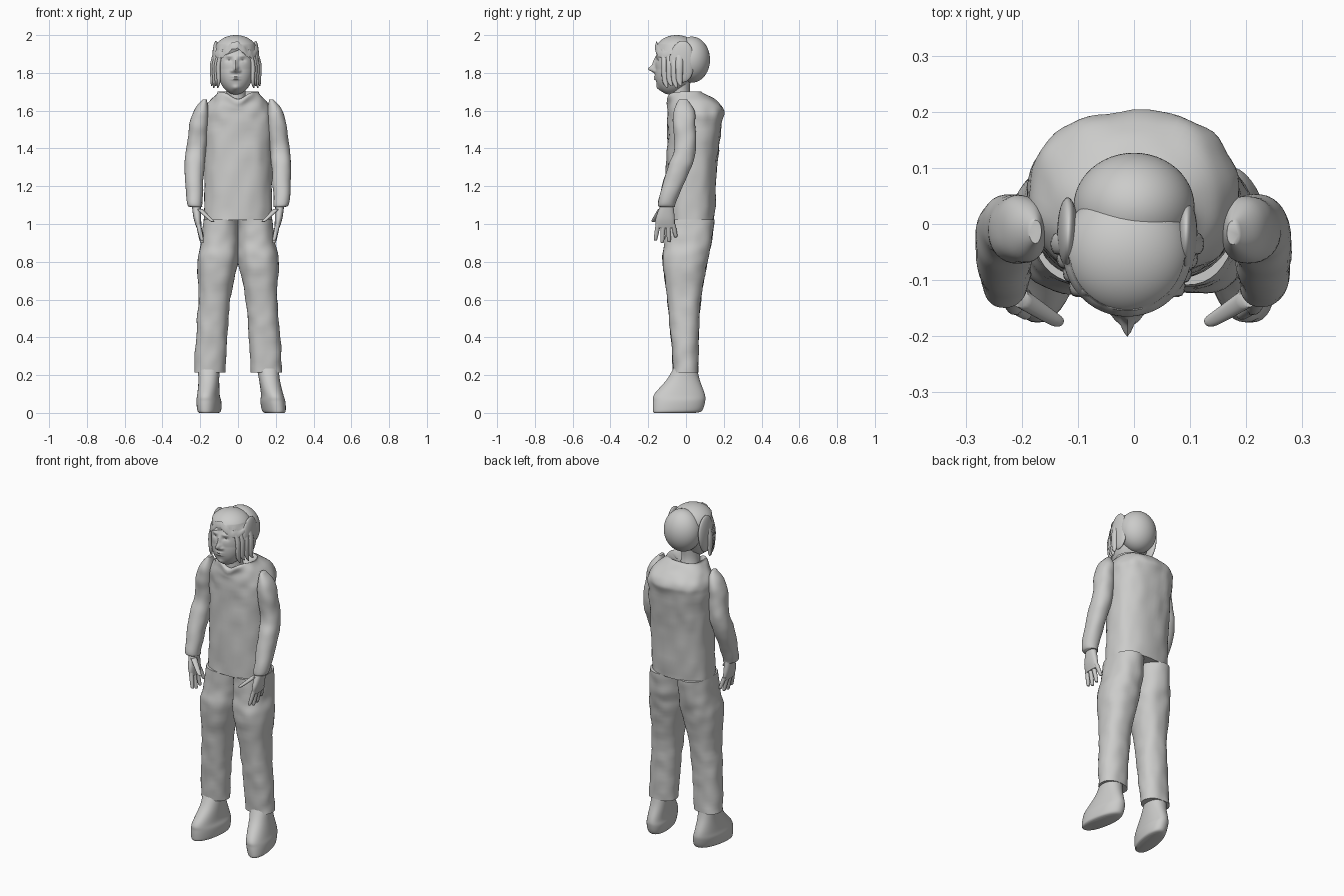
import bpy, math
from mathutils import Vector, noise

cube = bpy.data.objects.get("Cube")
if cube:
    bpy.data.objects.remove(cube)

colour = (.6, .6, .59, 1)
grey = bpy.data.materials.new("plain grey")
grey.use_nodes = True
grey.diffuse_color = colour
grey.node_tree.nodes["Principled BSDF"].inputs["Base Color"].default_value = colour


def smooth_rows(rows, steps):
    """Smooth curve through the section rows."""
    result = []
    for i in range(len(rows) - 1):
        before, start, end, after = (rows[min(max(i + k, 0), len(rows) - 1)] for k in (-1, 0, 1, 2))
        for step in range(steps):
            t = step / steps
            ease_in, ease_out = t * (1 - t) ** 2 / 2, t * t * (1 - t) / 2
            blend = t * t * (3 - 2 * t)
            result.append([p + (q - p) * blend + (q - a) * ease_in - (b - p) * ease_out
                           for a, p, q, b in zip(before, start, end, after)])
    return result + [list(rows[-1])]


def loft(name, rows, side=1, power=2, segments=32, steps=6, folds=0, shape=None):
    """Rows are (centre x, centre y, z, half width, half depth), bottom to top."""
    rings = smooth_rows(rows, steps)
    verts, faces = [], []
    for cx, cy, z, width, depth in rings:
        for k in range(segments):
            angle = math.tau * k / segments
            c, s = math.cos(angle), math.sin(angle)
            point = Vector((cx + width * math.copysign(abs(c) ** (2 / power), c),
                            cy + depth * math.copysign(abs(s) ** (2 / power), s), z))
            if folds:
                crease = noise.noise(Vector((point.x, point.y, z + side)) * 16)
                point += Vector((c, s, 0)) * folds * crease
            if shape:
                point = shape(point)
            verts.append((point.x * side, point.y, point.z))
    last = (len(rings) - 1) * segments
    for base in range(0, last, segments):
        for k in range(segments):
            following = (k + 1) % segments
            faces.append((base + k, base + following,
                          base + segments + following, base + segments + k))
    faces.append(tuple(reversed(range(segments))))
    faces.append(tuple(range(last, last + segments)))
    if side < 0:
        faces = [tuple(reversed(face)) for face in faces]
    mesh = bpy.data.meshes.new(name)
    mesh.from_pydata(verts, [], faces)
    mesh.materials.append(grey)
    part = bpy.data.objects.new(name, mesh)
    bpy.context.collection.objects.link(part)
    bpy.ops.object.select_all(action='DESELECT')
    part.select_set(True)
    bpy.context.view_layer.objects.active = part
    bpy.ops.object.shade_smooth_by_angle(angle=math.radians(50))


def ellipsoid(name, centre, radii, start=0, rings=40, **options):
    """Rounded form; start cuts away that fraction from below."""
    x, y, z = centre
    width, depth, height = radii
    rows = []
    for i in range(rings + 1):
        angle = math.pi * (start + (1 - start) * i / rings)
        reach = max(math.sin(angle), .01)
        rows.append((x, y, z - height * math.cos(angle), width * reach, depth * reach))
    loft(name, rows, steps=1, **options)


# Sleeveless top with a scooped front collar
def scoop(point):
    if point.z > 1.6 and point.y < 0:
        dip = math.exp(-(point.x / .05) ** 2)
        point.z -= dip * min(.04, (point.z - 1.6) / 2)
    return point


loft("torso", [(0, .02, 1.02, .18, .13), (0, .03, 1.3, .18, .135), (0, .045, 1.53, .187, .145),
               (0, .05, 1.6, .18, .15), (0, .035, 1.65, .15, .13), (0, 0, 1.69, .11, .1),
               (0, 0, 1.7, .1, .08), (0, -.02, 1.67, .06, .06)],
     power=2.4, segments=64, folds=.008, shape=scoop)

loft("neck", [(-.01, -.02, 1.62, .06, .06), (-.01, -.03, 1.7, .05, .05), (-.01, -.03, 1.8, .06, .06)])

# Face bumps: (sideways, height, width, tallness, push)
face_x = -.012
bumps = [(0, 1.82, .014, .016, .034),     # nose tip
         (0, 1.85, .01, .03, .014),       # nose bridge
         (.02, 1.81, .008, .008, .01),    # nostrils
         (.035, 1.89, .02, .008, .007),   # brows
         (.035, 1.865, .016, .01, -.01),  # eye sockets
         (.035, 1.86, .01, .005, .006),   # eyes
         (0, 1.78, .02, .005, .009),      # upper lip
         (0, 1.767, .02, .005, .009),     # lower lip
         (0, 1.72, .02, .015, .01)]       # chin


def features(point):
    # Jaw leans forward, then the front takes the features
    point.y -= max(0, 1.82 - point.z) / 5
    if point.y < -.07:
        across = abs(point.x - face_x)
        push = sum(amount * math.exp(-((across - dx) / width) ** 2 - ((point.z - z) / tall) ** 2)
                   for dx, z, width, tall, amount in bumps)
        point.y -= push * min(1, (-.07 - point.y) * 30)
    return point


ellipsoid("face", (face_x, -.055, 1.84), (.1, .108, .155), rings=90, segments=120,
          power=2.15, shape=features)


# Hair: rounded back, and a crown with a wavy fringe
def fringe(point):
    if point.z < 1.95 and point.y < -.06:
        wave = math.cos((point.x - face_x) * 38) / 40
        point.z += wave - abs(math.sin(point.x * 95)) / 120
    return point


ellipsoid("hair_back", (0, .03, 1.87), (.108, .097, .122), segments=48)
ellipsoid("hair_crown", (face_x, -.05, 1.91), (.115, .115, .09), start=.5, segments=72, shape=fringe)


def strands(point):
    point.y += math.sin(point.x * 90 + point.z * 25) / 250
    return point


for side, label in ((1, "left"), (-1, "right")):
    # Side hair panel and hanging locks, following the off-centre head
    shift = face_x * side
    ellipsoid(label + "_hair_panel", (.105 + shift, -.02, 1.86), (.02, .065, .11),
              side=side, shape=strands)
    for i in range(4):
        x, y = .09 + shift + i / 90, i / 40 - .11
        loft(f"{label}_hair_lock_{i + 1}",
             [(x + .005, y + .01, 1.72 + i % 2 / 100, .003, .004), (x, y, 1.76, .01, .016),
              (x, y, 1.85, .012, .02), (x - .03, y, 1.95, .01, .018)], side, segments=12)

    # Arm, narrow at the shoulder and bent forward at the elbow
    loft(label + "_arm",
         [(.222, -.1, 1.09, .033, .04), (.23, -.1, 1.12, .042, .047), (.23, -.035, 1.3, .052, .062),
          (.22, -.005, 1.4, .053, .057), (.207, -.01, 1.52, .05, .06),
          (.195, -.01, 1.6, .04, .055), (.176, -.015, 1.66, .01, .02)],
         side, power=2.2, folds=.004, steps=8)

    # Hand with four fingers and a thumb
    loft(label + "_palm", [(.207, -.11, .98, .013, .05), (.215, -.11, 1.03, .02, .05),
                           (.222, -.1, 1.11, .024, .032)], side, power=2.4)
    for i, finger in enumerate(("index", "middle", "ring", "little")):
        y, spread = -.147 + .026 * i, (i - 1.5) / 110
        tip = .9 + (i - 1.2) ** 2 / 110
        loft(f"{label}_{finger}_finger",
             [(.19, y + spread, tip, .004, .004), (.193, y + spread, tip + .01, .01, .01),
              (.21, y, 1, .013, .014)], side, segments=14)
    loft(label + "_thumb", [(.132, -.17, 1.01, .005, .005), (.142, -.17, 1.02, .012, .012),
                            (.205, -.13, 1.08, .017, .018)], side, segments=14)

    # Trouser leg
    loft(label + "_trouser_leg",
         [(.15, 0, .215, .083, .066), (.14, -.007, .4, .083, .074), (.125, -.01, .6, .084, .09),
          (.108, -.005, .8, .107, .119), (.098, .01, .9, .1, .125), (.091, .02, 1.025, .091, .13)],
         side, power=2.3, segments=40, steps=8, folds=.006)

    # Soft boot with a long sloping toe, turned out, the right one set closer in
    inward = .02 - side * .02

    def place_foot(point):
        low = max(0, 1 - point.z * 4)
        point.x -= low * (inward + point.y / 6)
        return point

    loft(label + "_boot",
         [(.183, -.06, 0, .047, .11), (.183, -.045, .012, .058, .13), (.18, -.037, .06, .063, .138),
          (.177, -.034, .1, .057, .133), (.165, -.014, .18, .055, .085), (.155, 0, .26, .06, .055)],
         side, power=2.2, segments=40, shape=place_foot)
